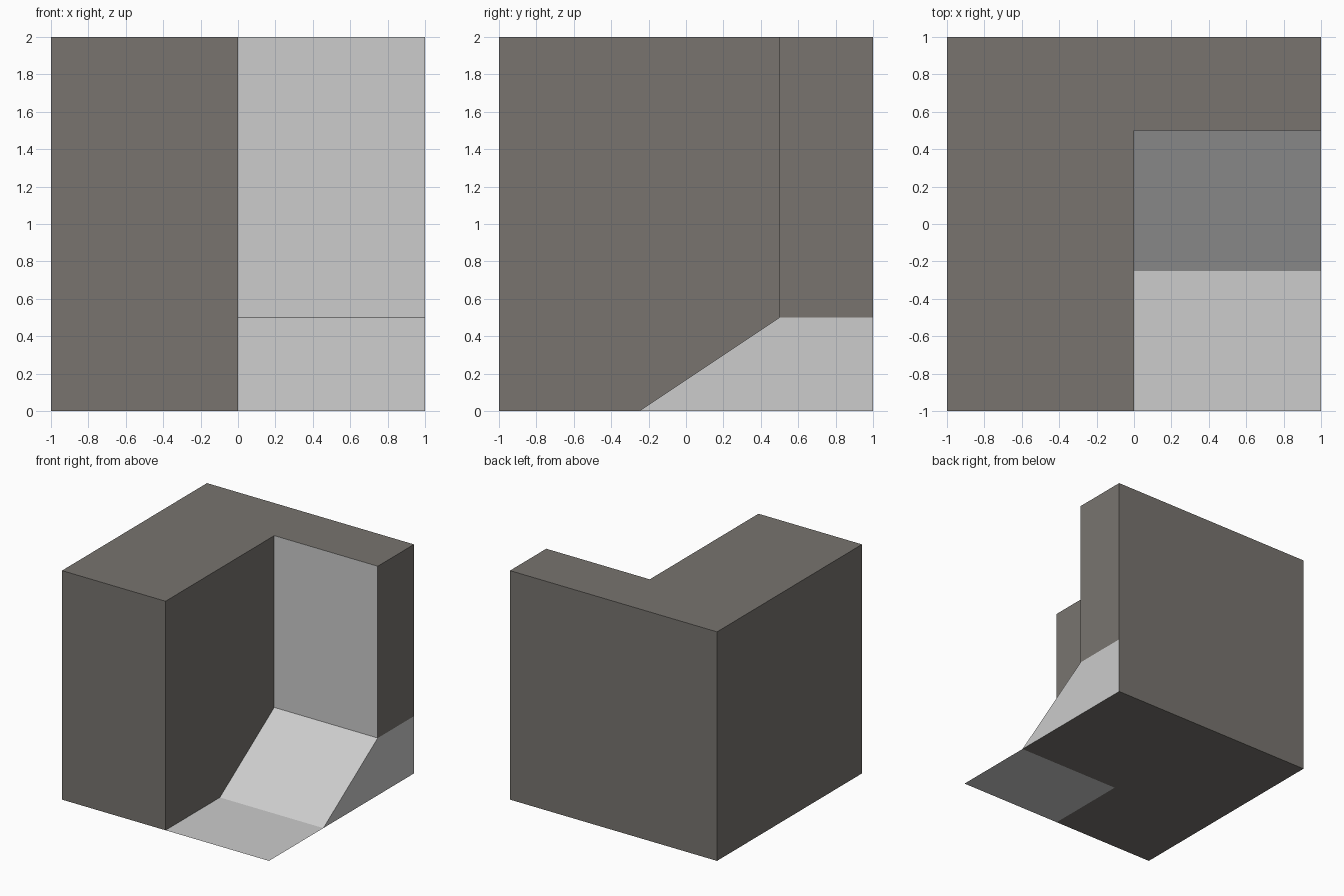
import bpy, bmesh
from mathutils import Vector

if "Cube" in bpy.data.objects:
    bpy.data.objects.remove(bpy.data.objects["Cube"])


def material(name, rgb):
    m = bpy.data.materials.new(name)
    m.diffuse_color = (*rgb, 1.0)
    m.use_nodes = True
    m.node_tree.nodes["Principled BSDF"].inputs["Base Color"].default_value = m.diffuse_color
    return m


DARK = material("dark_stone", (0.188, 0.175, 0.159))
LIGHT = material("light_stone", (0.604, 0.604, 0.604))


def extrude_outline(points, offset):
    """Make a bmesh solid by sweeping a flat outline along an offset."""
    bm = bmesh.new()
    face = bm.faces.new([bm.verts.new(p) for p in points])
    if offset is not None:
        out = bmesh.ops.extrude_face_region(bm, geom=[face], use_keep_orig=True)
        moved = [g for g in out["geom"] if isinstance(g, bmesh.types.BMVert)]
        bmesh.ops.translate(bm, verts=moved, vec=Vector(offset))
        bmesh.ops.recalc_face_normals(bm, faces=bm.faces[:])
    bm.normal_update()
    return bm


def finish(bm, name, is_light):
    """Colour faces by rule (0 dark, 1 light) and create the object."""
    for f in bm.faces:
        f.material_index = int(is_light(f.calc_center_median(), f.normal))
    mesh = bpy.data.meshes.new(name)
    bm.to_mesh(mesh)
    bm.free()
    mesh.materials.append(DARK)
    mesh.materials.append(LIGHT)
    obj = bpy.data.objects.new(name, mesh)
    bpy.context.collection.objects.link(obj)


# L-shaped body: thick left block and thin back wall
outline = [(-1, -1), (0, -1), (0, 0.5), (1, 0.5), (1, 1), (-1, 1)]
body = extrude_outline([(x, y, 0) for x, y in outline], (0, 0, 2))
# cut the wall's end face level with the top of the ramp
end = [f for f in body.faces if f.normal.x > 0.9 and f.calc_center_median().x > 0.9]
geom = end + [e for f in end for e in f.edges] + [v for f in end for v in f.verts]
bmesh.ops.bisect_plane(body, geom=geom, plane_co=(0, 0, 0.5), plane_no=(0, 0, 1))
body.normal_update()
finish(body, "corner_block", lambda c, n:
       (n.y < -0.9 and c.x > 0.1) or (n.x > 0.9 and c.x > 0.9 and c.z < 0.5))

# Ramp against the back wall, dark underneath
ramp = extrude_outline([(0, -0.25, 0), (0, 0.5, 0), (0, 0.5, 0.5)], (1, 0, 0))
hidden = [f for f in ramp.faces if f.normal.y > 0.9 or f.normal.x < -0.9]
bmesh.ops.delete(ramp, geom=hidden, context='FACES')
finish(ramp, "ramp", lambda c, n: n.z > -0.9)

# Flat floor sheet in front of the ramp
floor = extrude_outline([(0, -1, 0), (1, -1, 0), (1, -0.25, 0), (0, -0.25, 0)], None)
finish(floor, "floor_sheet", lambda c, n: True)
